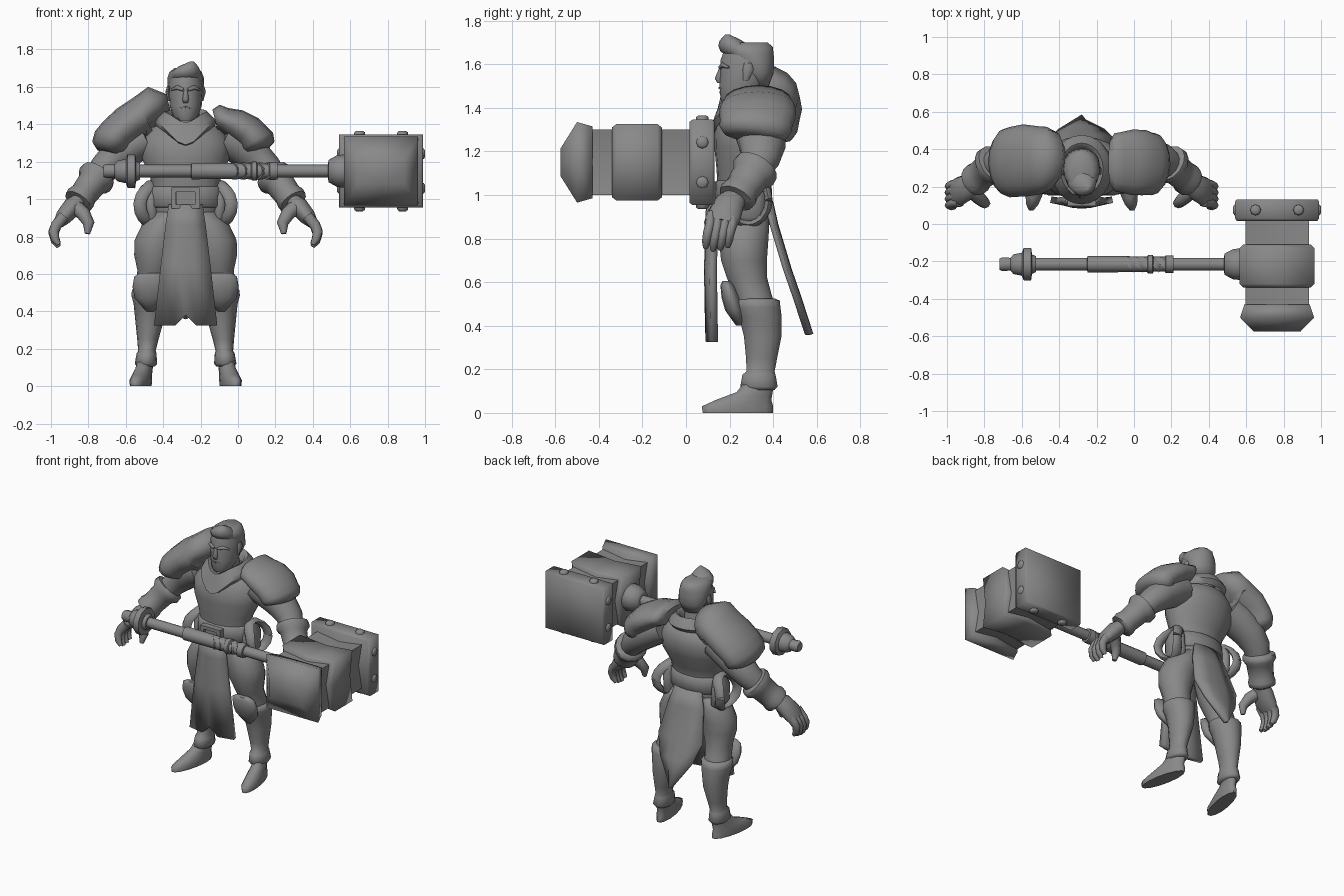
import bpy, bmesh, math
from mathutils import Vector

CX = -0.28  # body centre line
grey = bpy.data.materials.new("clay_grey")
grey.diffuse_color = (0.25, 0.25, 0.25, 1)


def finish(name, bm, angle=65):
    bmesh.ops.recalc_face_normals(bm, faces=bm.faces)
    me = bpy.data.meshes.new(name)
    bm.to_mesh(me)
    bm.free()
    me.materials.append(grey)
    me.shade_smooth()
    me.set_sharp_from_angle(angle=math.radians(angle))
    ob = bpy.data.objects.new(name, me)
    bpy.context.collection.objects.link(ob)
    return ob


def skin(name, loops, angle=65, cap=True):
    """Join rings of points into a closed skin."""
    bm = bmesh.new()
    rows = [[bm.verts.new(p) for p in loop] for loop in loops]
    n = len(rows[0])
    for a, b in zip(rows, rows[1:]):
        for i in range(n):
            j = (i + 1) % n
            bm.faces.new((a[i], a[j], b[j], b[i]))
    if cap:
        bm.faces.new(rows[0])
        bm.faces.new(rows[-1])
    return finish(name, bm, angle)


def loft(name, pts, n=14, side=1, cx=CX, level=True, ref=(0, 1, 0), angle=65, splay=0):
    """Elliptical rings (x, y, z, radius_u, radius_v), level or square to the path."""
    cs = [Vector(p[:3]) for p in pts]
    loops = []
    for k, p in enumerate(pts):
        u, v = Vector((1, 0, 0)), Vector((splay, 1, 0))
        if not level:
            t = (cs[min(k + 1, len(cs) - 1)] - cs[max(k - 1, 0)]).normalized()
            v = Vector(ref)
            v = (v - t * v.dot(t)).normalized()
            u = v.cross(t)
        loop = []
        for i in range(n):
            a = 2 * math.pi * i / n
            q = cs[k] + u * p[3] * math.cos(a) + v * p[4] * math.sin(a)
            loop.append((cx + side * q.x, q.y, q.z))
        loops.append(loop)
    return skin(name, loops, angle)


def box(name, c, s):
    bm = bmesh.new()
    bmesh.ops.create_cube(bm, size=1)
    for v in bm.verts:
        v.co = Vector([c[i] + v.co[i] * s[i] for i in range(3)])
    return finish(name, bm, 30)


def sheet(name, rows, tip, bow, thick):
    """Hanging cloth from rows (y, z, half_width); tip lifts the centre of the hem."""
    bm = bmesh.new()
    grid = []
    for k, (y, z, w) in enumerate(rows):
        last = tip if k == len(rows) - 1 else 0
        grid.append([bm.verts.new((CX + f * w, y + bow * (1 - f * f), z + last * (1 - min(1, abs(f) * 3))))
                     for f in (-1, -.35, 0, .35, 1)])
    for a, b in zip(grid, grid[1:]):
        for i in range(4):
            bm.faces.new((a[i], a[i + 1], b[i + 1], b[i]))
    ob = finish(name, bm)
    m = ob.modifiers.new("thickness", 'SOLIDIFY')
    m.thickness, m.offset = thick, 0


# torso, neck, belt
loft("torso", [(0, .28, .84, .14, .10), (0, .27, .95, .18, .12), (0, .26, 1.03, .172, .115),
               (0, .27, 1.12, .19, .13), (0, .29, 1.22, .235, .16), (0, .30, 1.31, .24, .168),
               (0, .315, 1.385, .18, .13), (0, .31, 1.42, .09, .08)], 20)
loft("neck", [(0, .30, 1.36, .08, .08), (0, .28, 1.52, .07, .075)])
loft("belt", [(0, .265, .955, .185, .12), (0, .265, .965, .195, .132), (0, .262, 1.06, .19, .13),
              (0, .262, 1.07, .175, .115)], 20)
for s in (-1, 1):
    box("buckle_side", (CX + s * .063, .115, 1.005), (.025, .04, .11))
    box("buckle_bar", (CX, .115, 1.005 + s * .045), (.15, .04, .022))
box("buckle_plate", (CX, .125, 1.005), (.10, .02, .07))

# collar with a pointed front
collar = []
for rx, ry, dz, drop in ((.085, .105, -.04, .03), (.09, .12, .02, .03), (.115, .145, .035, .045),
                         (.15, .175, 0, .09), (.165, .19, -.025, .105), (.15, .16, -.055, .08)):
    collar.append([(CX + rx * math.cos(a), .295 + ry * math.sin(a) * (1 if a > math.pi else .95),
                    1.435 + dz - drop * max(0, -math.sin(a)) ** 5 + .015 * math.sin(a))
                   for a in (2 * math.pi * i / 24 for i in range(24))])
skin("collar", collar, cap=False)

# head and hair
loft("head", [(0, .212, 1.42, .045, .045), (0, .235, 1.445, .068, .078), (0, .26, 1.50, .086, .108),
              (0, .275, 1.56, .09, .118), (0, .28, 1.62, .092, .123), (0, .285, 1.67, .08, .11)], 18)
loft("hair", [(0, .345, 1.50, .06, .035), (0, .33, 1.56, .094, .072), (0, .315, 1.61, .097, .09),
              (0, .29, 1.65, .097, .112), (0, .28, 1.68, .086, .118), (0, .285, 1.70, .06, .09)], 16, angle=80)
loft("hair_quiff", [(0, .28, 1.635, .08, .09), (0, .24, 1.66, .082, .082), (.005, .22, 1.685, .074, .072),
                    (.015, .205, 1.71, .052, .05), (.035, .19, 1.737, .008, .01)], 12, angle=80)
loft("nose", [(0, .165, 1.585, .01, .012), (0, .152, 1.535, .017, .02), (0, .158, 1.515, .014, .014)], 8)
for s in (-1, 1):
    loft("brow", [(.012, .16, 1.585, .01, .012), (.045, .168, 1.597, .012, .012),
                  (.075, .195, 1.585, .006, .008)], 6, s, level=False)
    loft("upper_lip", [(0, .157, 1.492, .007, .01), (.025, .166, 1.489, .006, .009),
                       (.04, .18, 1.482, .004, .005)], 6, s, level=False)
    loft("ear", [(.09, .285, 1.605, .009, .018), (.096, .285, 1.575, .012, .025),
                 (.088, .275, 1.525, .007, .012)], 8, s)
loft("lower_lip", [(0, .165, 1.478, .015, .012), (0, .165, 1.465, .012, .01)], 8)

# arms, gauntlets, hands
for s in (-1, 1):
    loft("arm", [(.2, .33, 1.33, .10, .12), (.27, .34, 1.295, .10, .12), (.36, .35, 1.235, .095, .11),
                 (.435, .34, 1.165, .08, .09), (.485, .30, 1.10, .07, .075), (.57, .235, .99, .045, .05)],
         14, s, level=False)
    loft("gauntlet", [(.462, .33, 1.135, .065, .07), (.467, .325, 1.127, .098, .105), (.485, .31, 1.105, .102, .108),
                      (.50, .295, 1.085, .08, .088), (.545, .257, 1.025, .074, .082), (.56, .243, 1.007, .082, .09),
                      (.575, .23, .985, .08, .086), (.58, .226, .98, .05, .055)], 14, s, level=False)
    loft("palm", [(.56, .235, 1.0, .04, .05), (.605, .20, .96, .052, .07), (.652, .175, .905, .045, .078),
                  (.68, .165, .87, .03, .072)], 12, s, level=False)
    for i in range(4):
        y = .115 + i * .034
        d = .012 * abs(i - 1.3)
        loft("finger", [(.65, y, .91, .03, .024), (.692, y - .005, .86, .029, .023),
                        (.706, y - .015, .81 + d, .027, .022), (.697, y - .022, .77 + d, .022, .02),
                        (.678, y - .025, .742 + d, .012, .012)], 8, s, level=False)
    loft("thumb", [(.595, .18, .965, .04, .04), (.545, .135, .92, .038, .036), (.518, .11, .87, .031, .028),
                   (.525, .10, .815, .014, .014)], 8, s, level=False)

# shoulder armour: the one on -x is larger
loft("large_pauldron", [(.14, .33, 1.43, .08, .11), (.16, .335, 1.45, .125, .16), (.20, .34, 1.46, .14, .18),
                        (.225, .34, 1.45, .108, .182), (.305, .34, 1.40, .105, .193), (.37, .332, 1.345, .10, .188),
                        (.395, .327, 1.31, .104, .186), (.41, .322, 1.275, .095, .168), (.417, .32, 1.25, .06, .11)],
     16, -1, level=False)
loft("small_pauldron", [(.155, .33, 1.43, .05, .12), (.175, .33, 1.435, .07, .155), (.205, .33, 1.425, .066, .16),
                        (.27, .33, 1.40, .083, .175), (.335, .328, 1.36, .09, .175), (.365, .322, 1.33, .09, .167),
                        (.383, .32, 1.305, .098, .167), (.397, .317, 1.275, .085, .148), (.402, .315, 1.262, .05, .09)],
     16, 1, level=False)

# hip loops, pouches, legs, boots
for s in (-1, 1):
    ring = []
    for i in range(17):
        a = 2 * math.pi * i / 16
        ring.append((.245 - .055 * math.sin(a) ** 2 - .008 * math.sin(a), .285 + .095 * math.cos(a),
                     .975 + .11 * math.sin(a), .018, .034))
    loft("hip_loop", ring, 8, s, level=False, ref=(1, 0, 0))
    loft("hip_pouch", [(.17, .29, .86, .03, .05), (.18, .285, .90, .045, .085), (.185, .285, 1.0, .045, .085),
                       (.175, .285, 1.07, .03, .06)], 10, s)
    loft("thigh", [(.08, .275, .93, .09, .10), (.12, .27, .86, .115, .115), (.15, .265, .78, .123, .115),
                   (.162, .266, .70, .113, .108), (.17, .28, .62, .088, .095), (.18, .305, .55, .085, .088),
                   (.187, .325, .48, .085, .09)], 14, s)
    loft("shin_guard", [(.185, .325, .525, .085, .085), (.187, .327, .515, .10, .106), (.19, .33, .485, .10, .106),
                        (.19, .342, .44, .088, .10), (.193, .352, .35, .076, .088), (.202, .347, .25, .057, .073),
                        (.207, .342, .19, .047, .066), (.209, .335, .175, .053, .078), (.212, .335, .12, .06, .088),
                        (.212, .338, .105, .048, .07)], 14, s)
    loft("knee_plate", [(.19, .185, .605, .055, .018), (.19, .19, .585, .085, .032), (.192, .205, .53, .092, .042),
                        (.192, .222, .47, .08, .042), (.19, .25, .40, .02, .02)], 12, s)
    loft("boot", [(.24, .238, 0, .05, .165), (.24, .236, .03, .053, .168), (.233, .265, .06, .048, .13),
                  (.222, .315, .095, .044, .085), (.211, .34, .15, .042, .066)], 14, s, splay=-.18)

# cloth front and back
sheet("front_tabard", [(.135, .97, .085), (.13, .86, .102), (.125, .65, .128), (.13, .325, .165)], .055, -.025, .035)
sheet("back_cloth", [(.37, .97, .10), (.395, .86, .13), (.455, .66, .165), (.50, .53, .12), (.555, .36, .008)],
      0, .02, .02)

# hammer handle: rings (x, radius) along x
HY, HZ = -.215, 1.15


def turned(name, rings, n=12):
    loft(name, [(x, HY, HZ, r, r) for x, r in rings], n, 1, 0, False, angle=50)


turned("pommel", [(-.72, .03), (-.705, .038), (-.66, .036), (-.645, .055), (-.60, .065), (-.59, .09),
                  (-.55, .092), (-.545, .055), (-.525, .045)], 10)
turned("handle", [(-.56, .034), (.52, .034)])
turned("grip", [(-.25, .036), (-.248, .044), (.07, .042), (.075, .05), (.10, .05), (.105, .04), (.165, .04),
                (.17, .048), (.21, .046), (.212, .036)])
for k in range(5):
    x = -.03 + k * .045
    loft("grip_wrap", [(x, HY - .012, HZ, .045, .045), (x + .025, HY + .01, HZ, .045, .045)], 10, 1, 0, False)
turned("handle_collar", [(.48, .036), (.485, .06), (.53, .085), (.58, .09), (.60, .08)], 10)


# hammer head: squared blocks along y with dented sides
def block(name, stations, dent, angle=80):
    shape = [(-1, -1), (0, -1), (1, -1), (1, 0), (1, 1), (0, 1), (-1, 1), (-1, 0)]
    loops = []
    for y, hx, hz in stations:
        loops.append([(.765 + i * (hx - dent * (j == 0)), y, HZ + j * (hz - dent * (i == 0)))
                      for i, j in shape])
    skin(name, loops, angle)


block("hammer_core", [(-.46, .17, .15), (.05, .17, .15)], .025)
block("hammer_band", [(-.34, .18, .16), (-.32, .20, .175), (-.13, .20, .175), (-.11, .18, .16)], .018)
block("hammer_face", [(-.43, .175, .165), (-.50, .198, .185), (-.575, .125, .065)], 0)
block("hammer_back_plate", [(.015, .215, .185), (.03, .224, .196), (.12, .224, .196), (.13, .218, .19)], 0)
for s in (-1, 1):
    for d in (-1, 1):
        x, z = .765 + d * .115, HZ + s * .19
        loft("plate_bolt", [(x, .075, z, .03, .03), (x, .075, z + s * .018, .028, .028),
                            (x, .075, z + s * .025, .018, .018)], 8, 1, 0)
        x, z = .765 + s * .215, HZ + d * .092
        loft("plate_bolt", [(x, .075, z, .03, .03), (x + s * .013, .075, z, .028, .028),
                            (x + s * .02, .075, z, .018, .018)], 8, 1, 0, False)
